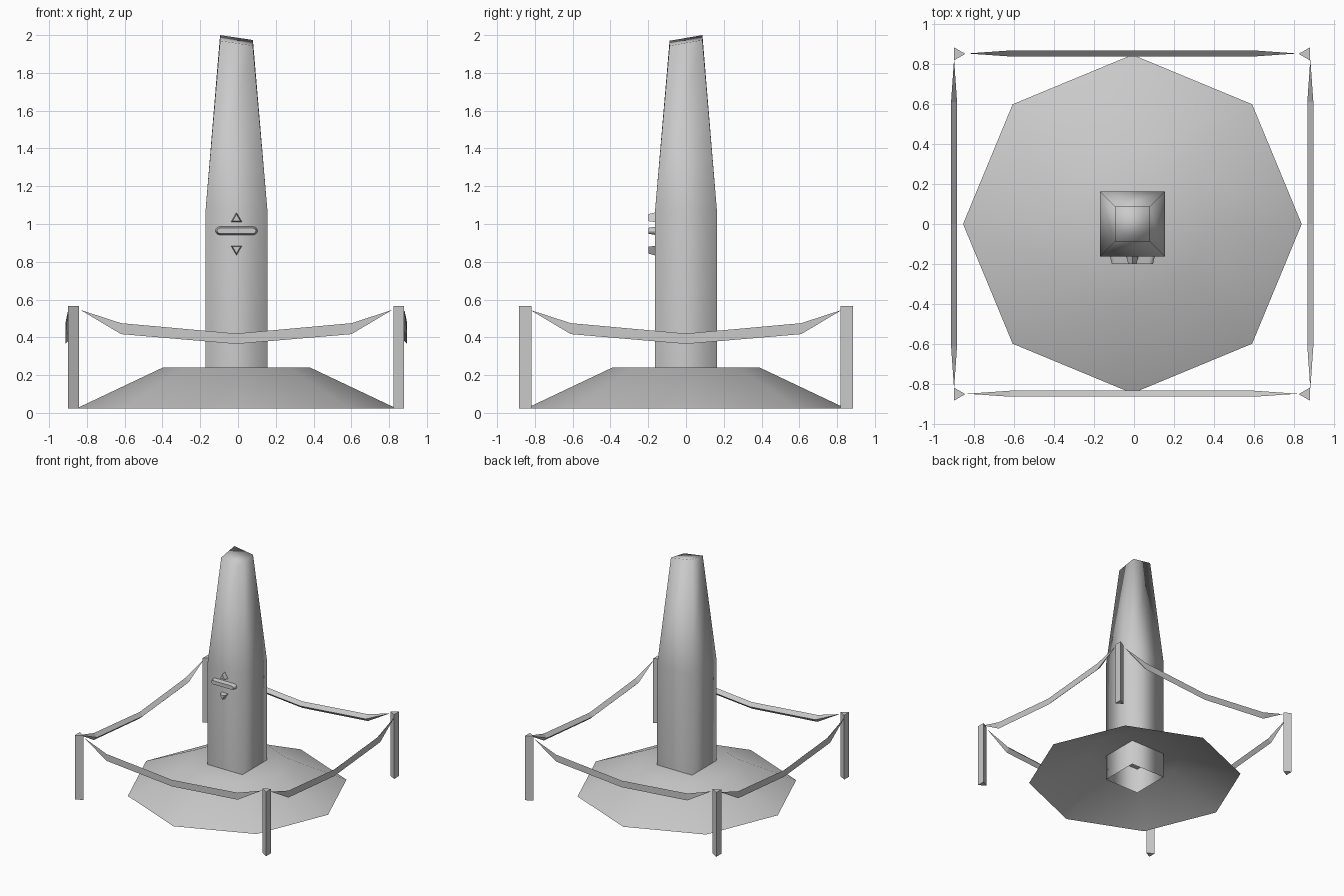
import bpy, bmesh, math
from mathutils import Matrix, Vector

if "Cube" in bpy.data.objects:
    bpy.data.objects.remove(bpy.data.objects["Cube"])

CX = -0.008      # the monument's axis
FLOOR = 0.024    # underside of the solid parts

grey = bpy.data.materials.new("stone_grey")
grey.diffuse_color = (0.59, 0.59, 0.59, 1)
grey.use_nodes = True
grey.node_tree.nodes["Principled BSDF"].inputs["Base Color"].default_value = grey.diffuse_color


def loft(name, rings, cap_start=True, cap_end=True, smooth=False, matrix=None):
    """Skin a list of equal-length point rings into one mesh object."""
    bm = bmesh.new()
    loops = [[bm.verts.new(p) for p in ring] for ring in rings]
    n = len(loops[0])
    for a, b in zip(loops, loops[1:]):
        for i in range(n):
            j = (i + 1) % n
            bm.faces.new((a[i], a[j], b[j], b[i]))
    if cap_start:
        bm.faces.new(loops[0][::-1])
    if cap_end:
        bm.faces.new(loops[-1])
    bmesh.ops.remove_doubles(bm, verts=bm.verts[:], dist=1e-5)
    if matrix:
        bm.transform(matrix)
    bmesh.ops.recalc_face_normals(bm, faces=bm.faces[:])
    for f in bm.faces:
        f.smooth = smooth
    mesh = bpy.data.meshes.new(name)
    bm.to_mesh(mesh)
    bm.free()
    mesh.materials.append(grey)
    obj = bpy.data.objects.new(name, mesh)
    bpy.context.collection.objects.link(obj)
    return obj


def polygon(n, r, z):
    return [(CX + r * math.cos(math.tau * i / n), r * math.sin(math.tau * i / n), z)
            for i in range(n)]


def square(h, z_of):
    return [(CX + x * h, y * h, z_of(x, y)) for x, y in ((-1, -1), (1, -1), (1, 1), (-1, 1))]


# Octagonal plinth, hollow underneath
loft("plinth", [polygon(8, 0.846, FLOOR), polygon(8, 0.39, 0.24)],
     cap_start=False, smooth=True)

# Square shaft, tapered above the middle, with a top slanting to one corner
loft("shaft", [square(0.163, lambda x, y: FLOOR),
               square(0.163, lambda x, y: 1.08),
               square(0.087, lambda x, y: 1.972 - 0.013 * x + 0.015 * y)],
     cap_start=False, smooth=True)


# Raised front details: each outline narrows toward the front
def raised(name, outline, cz, inset):
    back = [(CX + x, -0.160, cz + z) for x, z in outline]
    front = [(CX + x * inset[0], -0.199, cz + z * inset[1]) for x, z in outline]
    loft(name, [back, front])


r = 0.022
bar = []
for side, start in ((1, -90), (-1, 90)):
    for k in range(7):
        a = math.radians(start + 30 * k)
        bar.append((side * 0.09 + r * math.cos(a), r * math.sin(a)))
raised("front_plaque", bar, 0.964, (0.92, 0.7))
for name, s, cz in (("upper_triangle", 1, 1.028), ("lower_triangle", -1, 0.867)):
    raised(name, [(-0.03, -0.018 * s), (0.03, -0.018 * s), (0, 0.034 * s)], cz, (0.7, 0.7))

# Three-sided corner posts, pointing inward
for sx, xname in ((-1, "left"), (1, "right")):
    for sy, yname in ((-1, "front"), (1, "back")):
        tri = [(0.89, -0.033), (0.89, 0.033), (0.833, 0)]
        loft(f"{yname}_{xname}_post",
             [[(CX - 0.002 + sx * x, sy * (0.85 + y), z) for x, y in tri]
              for z in (FLOOR, 0.565)])

# Sagging three-sided rails: flat outside, ridge inside, pointed ends
# (along the rail, top height, bottom height, half depth)
STATIONS = [(-0.825, 0.545, 0.545, 0), (-0.61, 0.475, 0.417, 0.015),
            (0, 0.42, 0.365, 0.015), (0.61, 0.475, 0.417, 0.015),
            (0.825, 0.545, 0.545, 0)]
for name, turn, dist in (("front_rail", 0, 0.848), ("right_rail", 90, 0.89),
                         ("back_rail", 180, 0.852), ("left_rail", 270, 0.89)):
    rings = [[(x, -dist - d, top), (x, -dist - d, low), (x, -dist + d, (top + low) / 2)]
             for x, top, low, d in STATIONS]
    place = Matrix.Translation(Vector((CX - 0.001, 0, 0))) @ Matrix.Rotation(math.radians(turn), 4, "Z")
    loft(name, rings, cap_start=False, cap_end=False, matrix=place)
